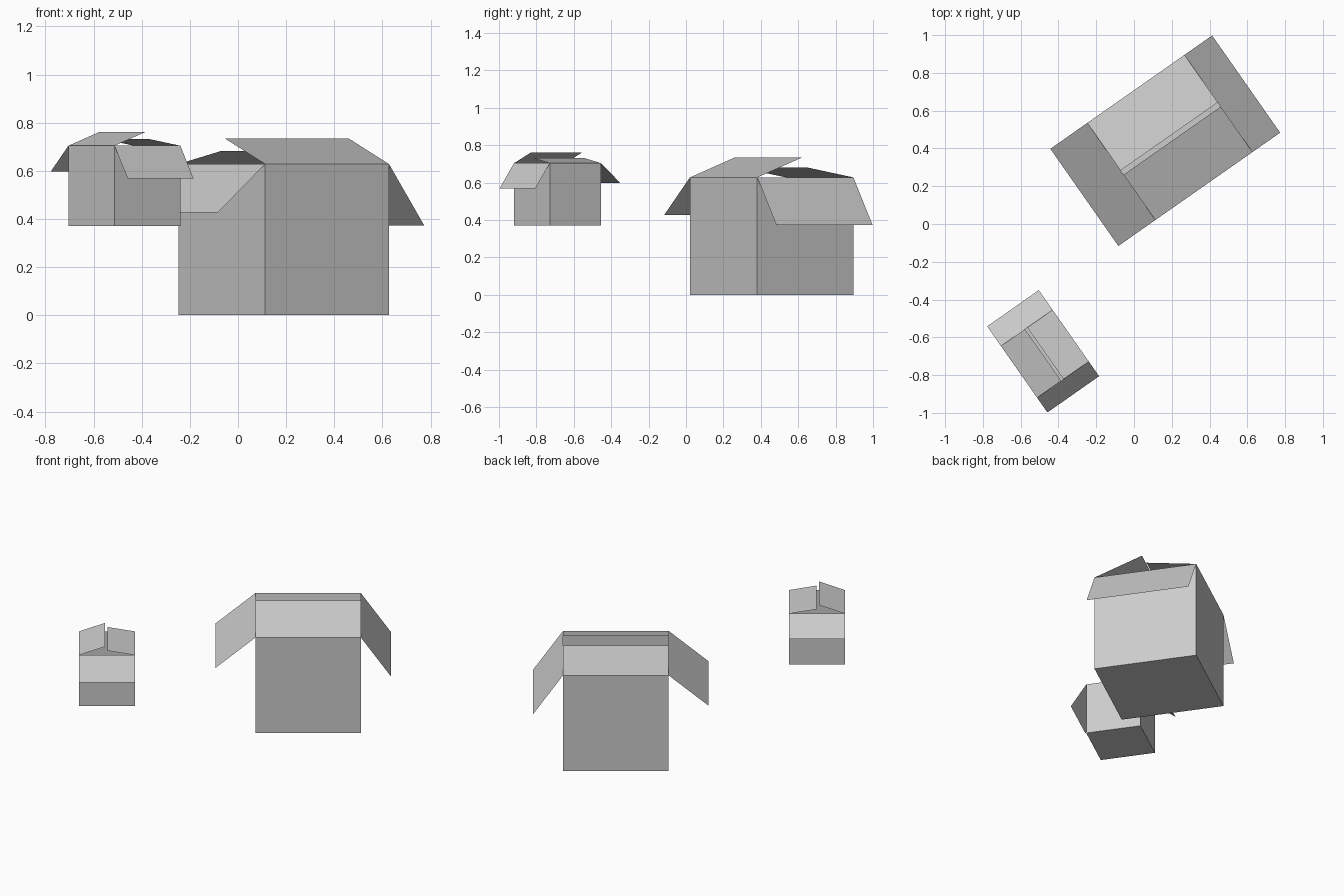
import bpy, bmesh
from math import radians, sin, cos
from mathutils import Vector, Matrix

if "Cube" in bpy.data.objects:
    bpy.data.objects.remove(bpy.data.objects["Cube"])

SIZE = 0.628      # side of the large box
FLAP = 0.312      # flap length, about half the side
# lid flaps: (quarter turns from +x side, pitch in degrees, inward?)
FLAPS = [("right_flap", 0, -55, False), ("back_flap", 1, 10, True),
         ("left_flap", 2, -40, False), ("front_flap", 3, 20, True)]


def sheet_object(name, quads, matrix):
    bm = bmesh.new()
    for quad in quads:
        bm.faces.new([bm.verts.new(p) for p in quad])
    bmesh.ops.remove_doubles(bm, verts=bm.verts, dist=1e-5)
    mesh = bpy.data.meshes.new(name)
    bm.to_mesh(mesh)
    bm.free()
    obj = bpy.data.objects.new(name, mesh)
    obj.matrix_world = matrix
    bpy.context.collection.objects.link(obj)


def cardboard_box(prefix, location, angle, scale):
    place = (Matrix.Translation(location) @ Matrix.Rotation(radians(angle), 4, 'Z')
             @ Matrix.Scale(scale, 4))
    h = SIZE / 2

    # open-topped body: floor and four walls
    quads = [[(-h, -h, 0), (-h, h, 0), (h, h, 0), (h, -h, 0)]]
    for i in range(4):
        turn = Matrix.Rotation(radians(90 * i), 4, 'Z')
        wall = [(h, -h, 0), (h, h, 0), (h, h, SIZE), (h, -h, SIZE)]
        quads.append([turn @ Vector(p) for p in wall])
    sheet_object(prefix + "_body", quads, place)

    # four flaps hinged on the top edges
    for name, turns, pitch, inward in FLAPS:
        turn = Matrix.Rotation(radians(90 * turns), 4, 'Z')
        reach = FLAP * cos(radians(pitch)) * (-1 if inward else 1)
        x, z = h + reach, SIZE + FLAP * sin(radians(pitch))
        flap = [(h, -h, SIZE), (x, -h, z), (x, h, z), (h, h, SIZE)]
        if inward:
            flap.reverse()
        sheet_object(prefix + "_" + name, [[turn @ Vector(p) for p in flap]], place)


cardboard_box("large_box", (0.19, 0.458, 0), 35, 1.0)
cardboard_box("small_box", (-0.472, -0.687, 0.37), -55, 0.532)
